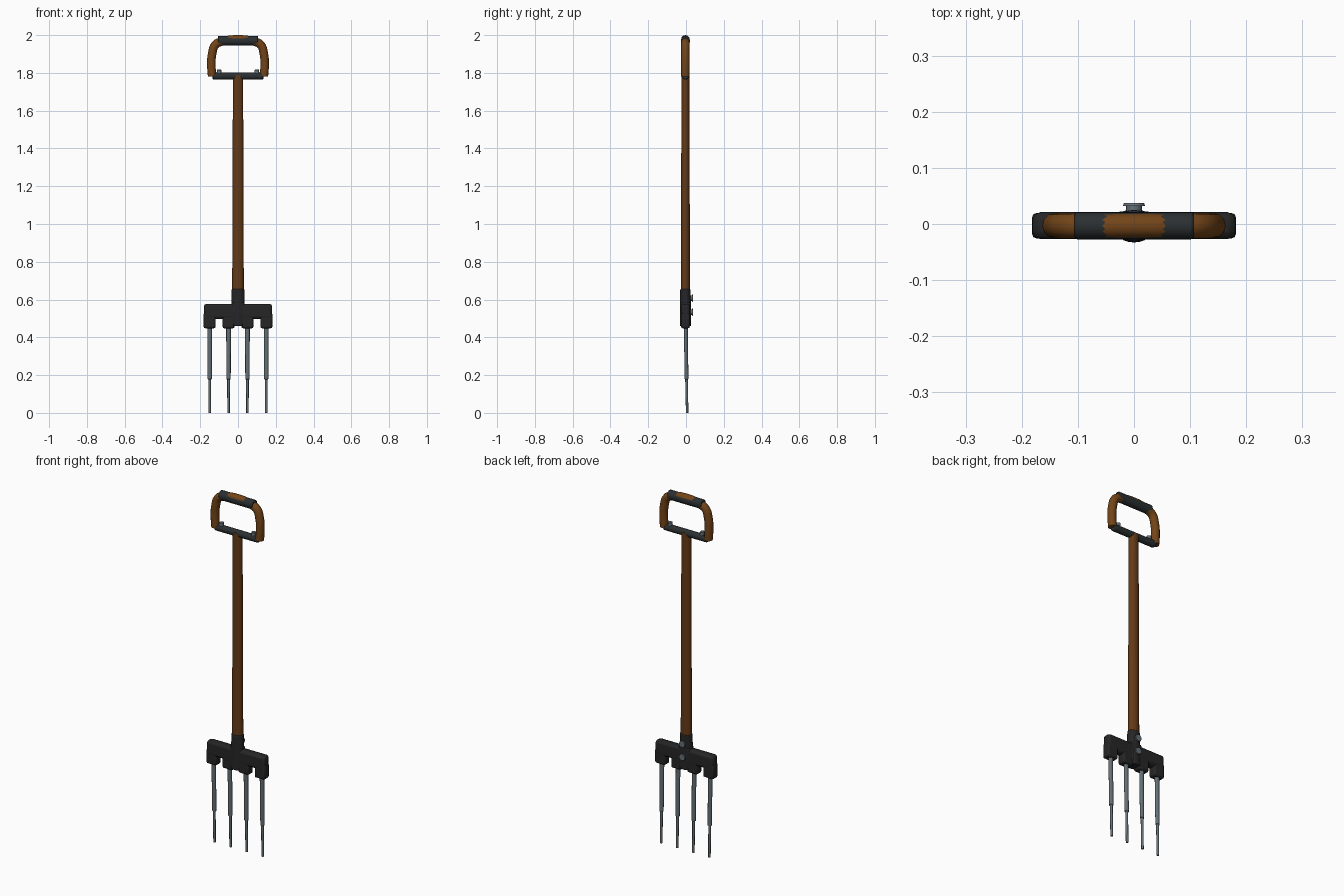
import bpy, math
from mathutils import Vector

if "Cube" in bpy.data.objects:
    bpy.data.objects.remove(bpy.data.objects["Cube"])

Y = -0.003  # depth of the main body axis


def material(name, rgb):
    m = bpy.data.materials.new(name)
    m.diffuse_color = (*rgb, 1)
    m.use_nodes = True
    m.node_tree.nodes["Principled BSDF"].inputs["Base Color"].default_value = m.diffuse_color
    return m


WOOD = material("dark_wood", (0.13, 0.042, 0.008))
HANDLE_WOOD = material("handle_wood", (0.17, 0.058, 0.009))
IRON = material("black_iron", (0.019, 0.019, 0.020))
RUBBER = material("dark_grip", (0.024, 0.029, 0.031))
STEEL = material("steel", (0.13, 0.16, 0.18))


def finish(o, name, mat, bevel=0, segments=2):
    o.name = name
    o.data.materials.append(mat)
    if bevel:
        b = o.modifiers.new("bevel", 'BEVEL')
        b.width, b.segments, b.limit_method = bevel, segments, 'ANGLE'
        b.angle_limit = math.radians(50)
    bpy.ops.object.shade_smooth_by_angle(angle=math.radians(40))
    return o


def rod(name, a, b, r1, r2, mat, sides=24, flat=1, bevel=0):
    """Cylinder or cone from a to b; flat squashes its local y."""
    a, b = Vector(a), Vector(b)
    bpy.ops.mesh.primitive_cone_add(vertices=sides, radius1=r1, radius2=r2,
                                    depth=(b - a).length, location=(a + b) / 2)
    o = bpy.context.object
    o.rotation_euler = Vector((0, 0, 1)).rotation_difference(b - a).to_euler()
    o.scale.y = flat
    return finish(o, name, mat, bevel)


def box(name, lo, hi, mat, bevel):
    lo, hi = Vector(lo), Vector(hi)
    bpy.ops.mesh.primitive_cube_add(size=1, location=(lo + hi) / 2)
    o = bpy.context.object
    o.scale = hi - lo
    bpy.ops.object.transform_apply(location=False, rotation=False, scale=True)
    return finish(o, name, mat, bevel)


# wooden shaft, slightly tapered
rod("shaft", (0, Y, 0.60), (0, Y, 1.79), 0.031, 0.027, WOOD, flat=0.78)

# socket and fork head
rod("socket", (0, Y, 0.46), (0, Y, 0.655), 0.037, 0.034, IRON, flat=0.81, bevel=0.004)
box("socket_spine", (-0.033, -0.027, 0.465), (0.033, 0.022, 0.585), IRON, 0.008)
box("head_bar", (-0.181, -0.027, 0.497), (0.181, 0.021, 0.577), IRON, 0.014)

# four tines with their ferrules
for i, x in enumerate((-0.15, -0.05, 0.05, 0.15)):
    box(f"tine_holder_{i}", (x - 0.032, -0.026, 0.448), (x + 0.032, 0.02, 0.53), IRON, 0.009)
    rod(f"tine_upper_{i}", (x, 0.003, 0.178), (x, -0.001, 0.46), 0.0115, 0.0125, STEEL,
        sides=16, flat=0.85, bevel=0.002)
    rod(f"tine_tip_{i}", (x, 0.006, 0), (x, 0.003, 0.19), 0.0065, 0.0075, STEEL,
        sides=12, bevel=0.001)

# bolts on the back of the socket
for i, z in enumerate((0.607, 0.533)):
    rod(f"bolt_shank_{i}", (0, 0.015, z), (0, 0.034, z), 0.014, 0.014, STEEL, sides=12)
    rod(f"bolt_head_{i}", (0, 0.032, z), (0, 0.037, z), 0.02, 0.018, STEEL, sides=12)

# bent wooden handle loop
curve = bpy.data.curves.new("handle_loop", 'CURVE')
curve.dimensions = '3D'
curve.bevel_depth = 0.0225
curve.bevel_resolution = 4
curve.resolution_u = 8
curve.use_fill_caps = True
half = [(0.137, 1.782), (0.141, 1.84), (0.137, 1.90), (0.119, 1.95), (0.085, 1.966)]
points = half + [(0, 1.9775)] + [(-x, z) for x, z in reversed(half)]
spline = curve.splines.new('BEZIER')
spline.bezier_points.add(len(points) - 1)
for p, (x, z) in zip(spline.bezier_points, points):
    p.co = (x, Y, z)
    p.handle_left_type = p.handle_right_type = 'AUTO'
loop = bpy.data.objects.new("handle_loop", curve)
bpy.context.collection.objects.link(loop)
bpy.ops.object.select_all(action='DESELECT')
loop.select_set(True)
bpy.context.view_layer.objects.active = loop
bpy.ops.object.convert(target='MESH')
finish(bpy.context.object, "handle_loop", HANDLE_WOOD)

# grip sleeve, crossbar and its small bolts
rod("grip", (-0.106, Y, 1.970), (0.106, Y, 1.970), 0.026, 0.026, RUBBER, flat=0.93, bevel=0.004)
rod("crossbar", (-0.134, Y, 1.783), (0.134, Y, 1.783), 0.019, 0.019, RUBBER, sides=16, bevel=0.005)
for side, x in (("left", -0.1), ("right", 0.1)):
    rod(f"crossbar_bolt_{side}", (x, Y, 1.79), (x, Y, 1.817), 0.013, 0.012, STEEL,
        sides=12, bevel=0.002)
